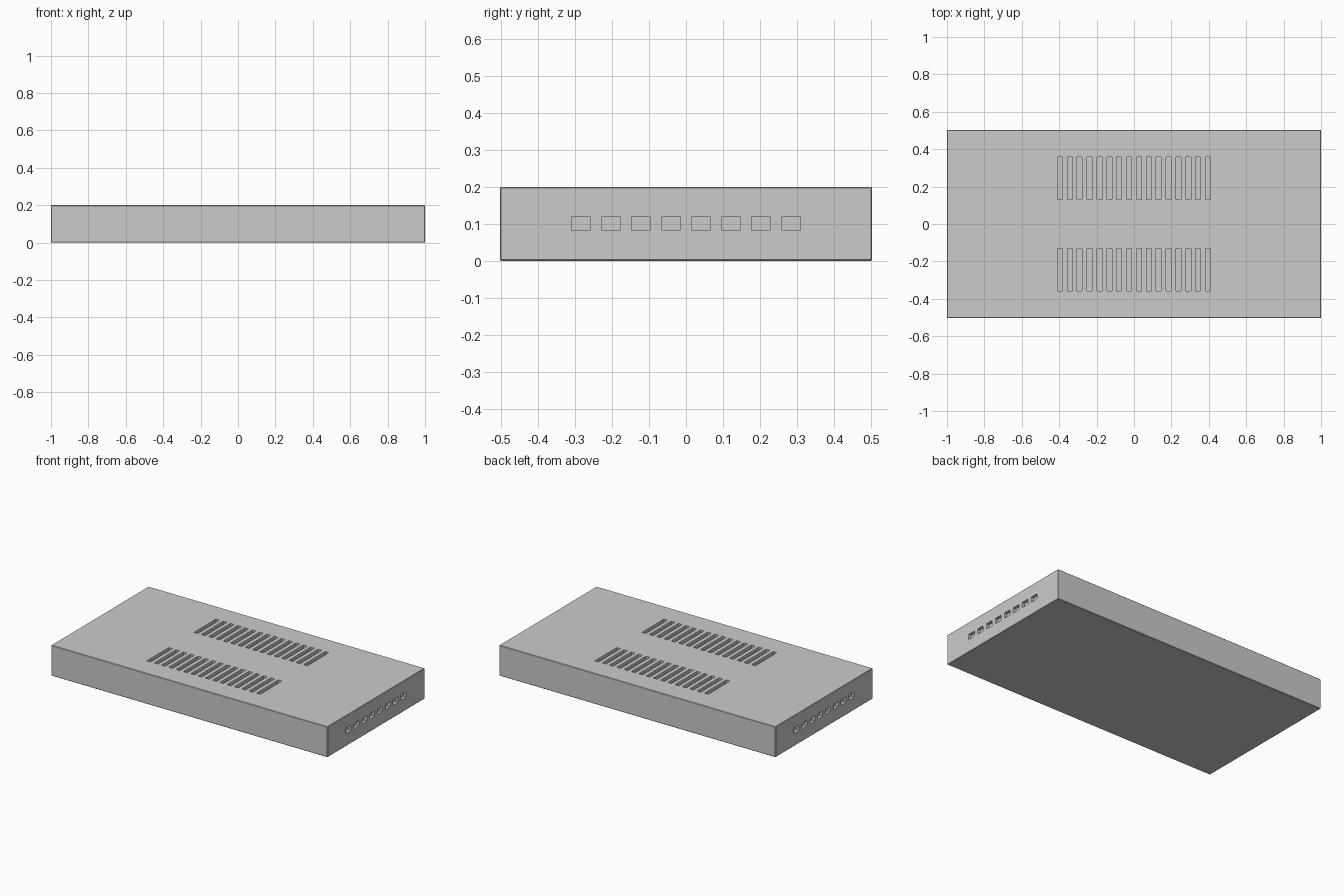
import bpy, bmesh
from mathutils import Matrix, Vector

if "Cube" in bpy.data.objects:
    bpy.data.objects.remove(bpy.data.objects["Cube"])

L, D, H = 2.0, 1.006, 0.2
SLOT_DEPTH, PORT_DEPTH = 0.02, 0.02


def add_box(bm, center, size):
    m = Matrix.Translation(Vector(center)) @ Matrix.Diagonal((*size, 1))
    bmesh.ops.create_cube(bm, size=1, matrix=m)


def make_object(name, bm):
    mesh = bpy.data.meshes.new(name)
    bm.to_mesh(mesh)
    bm.free()
    ob = bpy.data.objects.new(name, mesh)
    bpy.context.collection.objects.link(ob)
    return ob


# Solid case with a hairline edge chamfer
bm = bmesh.new()
add_box(bm, (0, 0, H / 2), (L, D, H))
bmesh.ops.bevel(bm, geom=bm.edges[:], offset=0.003, segments=1, affect='EDGES')
case = make_object("case", bm)

# Cutters: two rows of top vents, one row of ports on each end
bm = bmesh.new()
for side in (-1, 1):
    for i in range(16):
        add_box(bm, ((i - 7.5) * 0.0528, side * 0.244, H),
                (0.027, 0.226, 2 * SLOT_DEPTH))
    for i in range(8):
        add_box(bm, (side * L / 2, (i - 3.5) * 0.081, 0.101),
                (2 * PORT_DEPTH, 0.052, 0.035))
cutter = make_object("vent_cutter", bm)
cutter.hide_render = True

# Cut the recesses into the case
mod = case.modifiers.new("recesses", 'BOOLEAN')
mod.operation = 'DIFFERENCE'
mod.solver = 'EXACT'
mod.object = cutter
bpy.context.view_layer.objects.active = case
case.select_set(True)
bpy.ops.object.modifier_apply(modifier=mod.name)
bpy.data.objects.remove(cutter)
